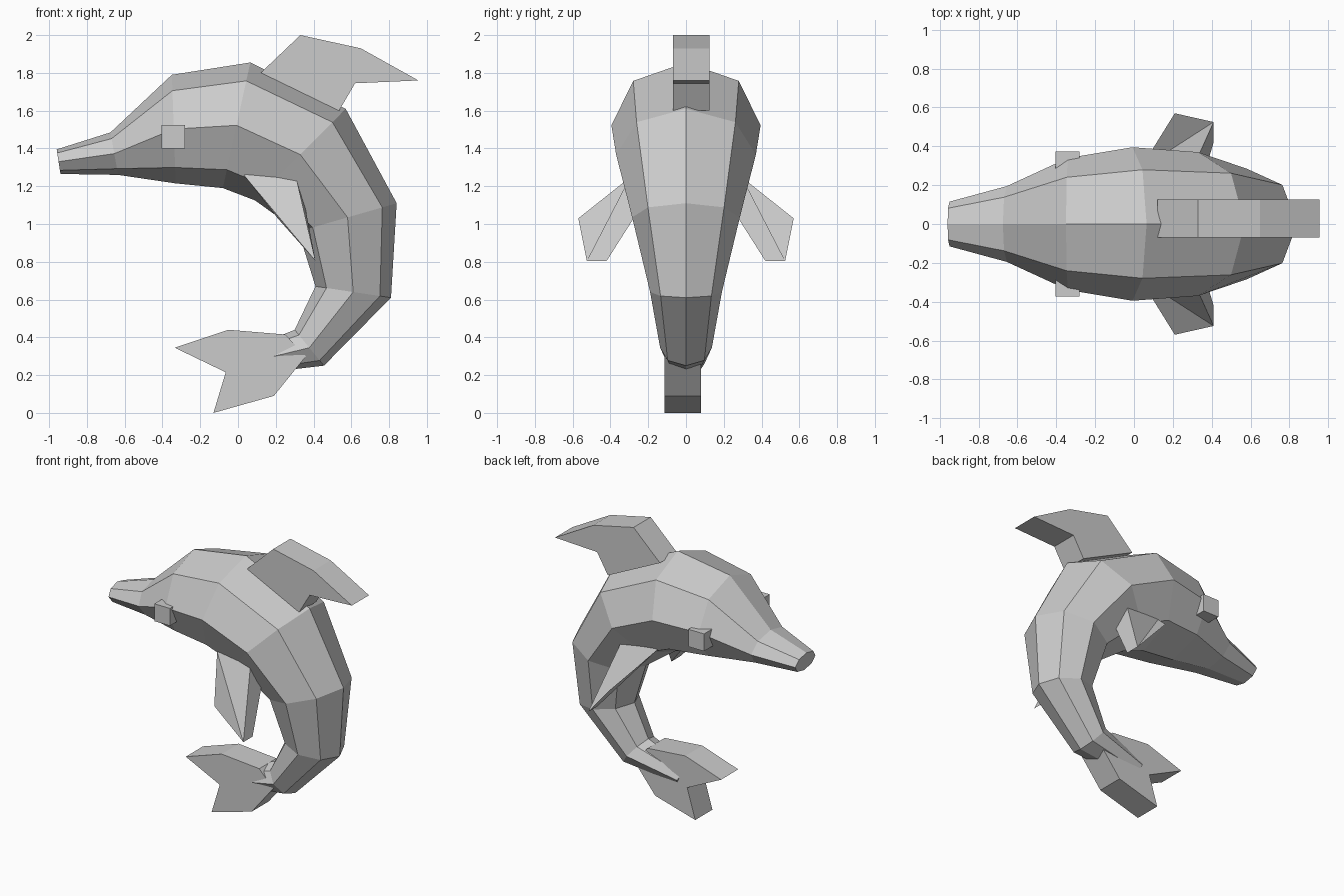
import bpy, math

if "Cube" in bpy.data.objects:
    bpy.data.objects.remove(bpy.data.objects["Cube"])

grey = bpy.data.materials.new("grey")
grey.diffuse_color = (0.6, 0.6, 0.6, 1)
grey.use_nodes = True
grey.node_tree.nodes["Principled BSDF"].inputs["Base Color"].default_value = grey.diffuse_color


def make(name, verts, faces):
    me = bpy.data.meshes.new(name)
    me.from_pydata(verts, [], faces)
    me.materials.append(grey)
    ob = bpy.data.objects.new(name, me)
    bpy.context.collection.objects.link(ob)
    # consistent outward normals
    import bmesh
    bm = bmesh.new()
    bm.from_mesh(me)
    bmesh.ops.recalc_face_normals(bm, faces=bm.faces)
    bm.to_mesh(me)
    bm.free()
    return ob


def slab(name, outline, y0, y1):
    """Extrude an x-z outline between two y planes."""
    n = len(outline)
    verts = [(x, y, z) for y in (y0, y1) for x, z in outline]
    faces = [list(range(n)), list(range(n, 2 * n))]
    faces += [(i, (i + 1) % n, n + (i + 1) % n, n + i) for i in range(n)]
    return make(name, verts, faces)


# Body: eight-sided rings from snout to tail (back x, z, belly x, z, half width)
rings = [
    (-0.96, 1.395, -0.94, 1.265, 0.115),
    (-0.675, 1.485, -0.635, 1.26, 0.195),
    (-0.35, 1.79, -0.33, 1.215, 0.34),
    (0.065, 1.855, -0.08, 1.19, 0.395),
    (0.57, 1.61, 0.09, 1.125, 0.37),
    (0.84, 1.11, 0.32, 0.96, 0.285),
    (0.81, 0.61, 0.41, 0.67, 0.19),
    (0.455, 0.25, 0.30, 0.44, 0.137),
    (0.03, 0.20, -0.02, 0.31, 0.095),
]
N = 8
verts = []
for tx, tz, bx, bz, w in rings:
    for k in range(N):
        a = 2 * math.pi * k / N
        c, s = math.cos(a), math.sin(a)
        verts.append(((tx + bx) / 2 + c * (tx - bx) / 2, w * s,
                      (tz + bz) / 2 + c * (tz - bz) / 2))
faces = [(r * N + k, r * N + (k + 1) % N, (r + 1) * N + (k + 1) % N, (r + 1) * N + k)
         for r in range(len(rings) - 1) for k in range(N)]
faces += [list(range(N)), list(range(len(verts) - N, len(verts)))]
make("body", verts, faces)

# Back fin and tail fluke
slab("back_fin", [(0.12, 1.80), (0.33, 2.0), (0.65, 1.93), (0.955, 1.76),
                  (0.62, 1.745), (0.535, 1.60)], -0.07, 0.125)
slab("tail_fluke", [(-0.335, 0.345), (-0.05, 0.44), (0.25, 0.415), (0.36, 0.30),
                    (0.19, 0.09), (-0.13, 0.0), (-0.065, 0.215)], -0.115, 0.08)

# Paired flippers and eyes
flipper = [(0.03, 0.28, 1.26), (0.30, 0.28, 1.28), (0.35, 0.22, 1.12),
           (0.21, 0.57, 1.03), (0.41, 0.525, 0.805), (0.41, 0.42, 0.805)]
flipper_faces = [(0, 1, 4), (0, 4, 3), (1, 2, 5, 4), (0, 3, 5), (0, 5, 2),
                 (3, 4, 5), (0, 2, 1)]
for side, s in (("left", 1), ("right", -1)):
    make("flipper_" + side, [(x, s * y, z) for x, y, z in flipper], flipper_faces)
    slab("eye_" + side, [(-0.405, 1.40), (-0.28, 1.40), (-0.28, 1.525), (-0.405, 1.525)],
         s * 0.25, s * 0.373)
